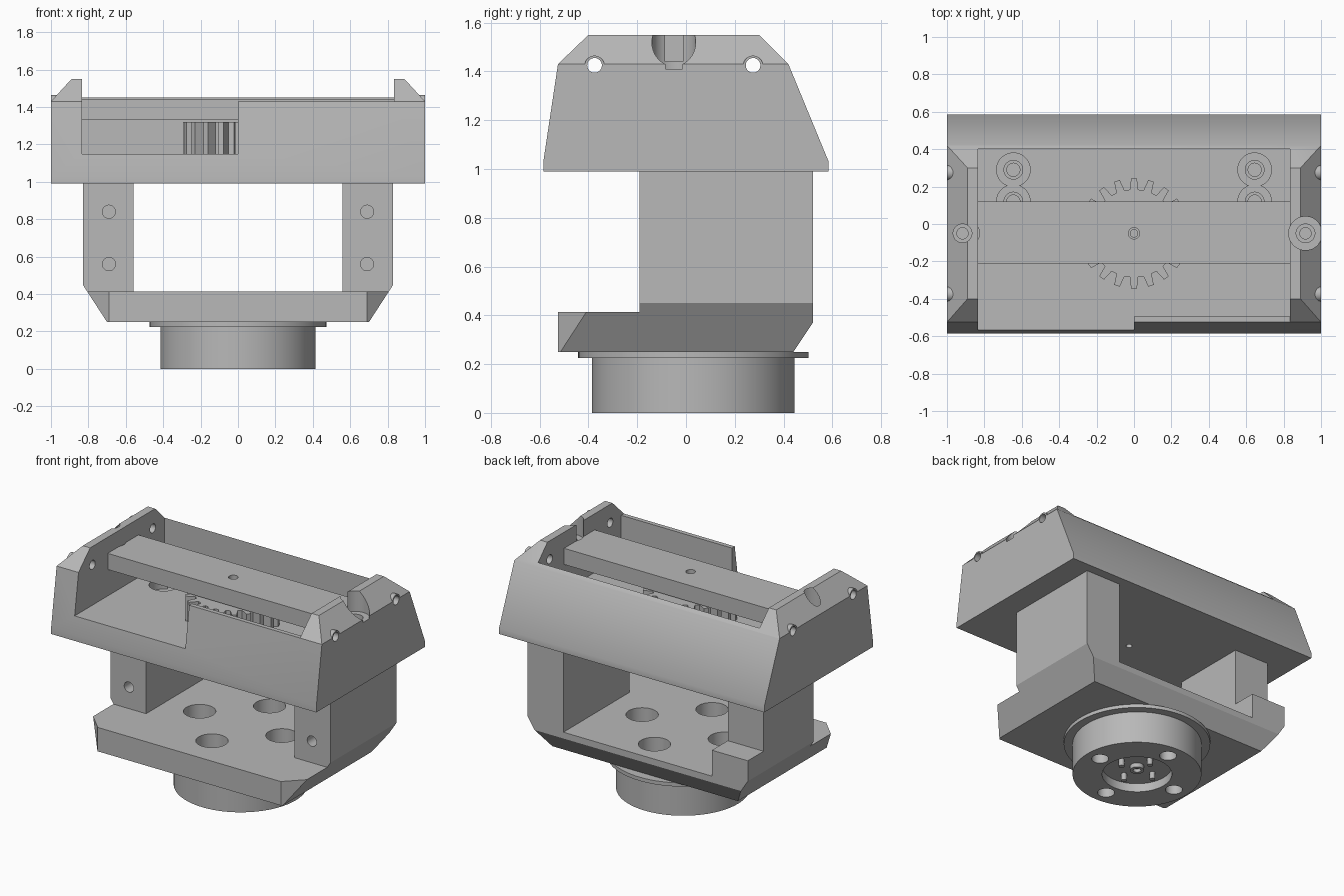
import bpy, bmesh
from math import pi, sin, cos, radians
from mathutils import Vector, Matrix

old = bpy.data.objects.get("Cube")
if old:
    bpy.data.objects.remove(old, do_unlink=True)

mat = bpy.data.materials.new("machined grey")
mat.use_nodes = True
GREY = (0.48, 0.48, 0.48, 1)
mat.diffuse_color = GREY
mat.node_tree.nodes["Principled BSDF"].inputs["Base Color"].default_value = GREY


def to_object(name, bm):
    bmesh.ops.recalc_face_normals(bm, faces=bm.faces)
    me = bpy.data.meshes.new(name)
    bm.to_mesh(me)
    bm.free()
    me.materials.append(mat)
    ob = bpy.data.objects.new(name, me)
    bpy.context.collection.objects.link(ob)
    return ob


def block(name, x, y, z, planes=()):
    """Box from ranges, trimmed by (point, outward normal) planes."""
    bm = bmesh.new()
    bmesh.ops.create_cube(bm, size=1)
    for v in bm.verts:
        v.co = [r[0] if c < 0 else r[1] for c, r in zip(v.co, (x, y, z))]
    for point, normal in planes:
        res = bmesh.ops.bisect_plane(bm, geom=bm.verts[:] + bm.edges[:] + bm.faces[:],
                                     plane_co=point, plane_no=normal, clear_outer=True)
        edges = [e for e in res["geom_cut"] if isinstance(e, bmesh.types.BMEdge)]
        bmesh.ops.holes_fill(bm, edges=edges)
    return to_object(name, bm)


def prism(name, points, height, matrix):
    """Extrude a flat outline by height, then place it."""
    bm = bmesh.new()
    face = bm.faces.new([bm.verts.new((a, b, 0)) for a, b in points])
    top = bmesh.ops.extrude_face_region(bm, geom=[face])["geom"]
    bmesh.ops.translate(bm, verts=[v for v in top if isinstance(v, bmesh.types.BMVert)],
                        vec=(0, 0, height))
    bmesh.ops.transform(bm, matrix=matrix, verts=bm.verts)
    return to_object(name, bm)


def rod(name, start, radius, length, axis="Z", sides=48):
    turn = {"Z": Matrix(), "X": Matrix.Rotation(pi / 2, 4, "Y"),
            "Y": Matrix.Rotation(-pi / 2, 4, "X")}[axis]
    ring = [(radius * cos(2 * pi * i / sides), radius * sin(2 * pi * i / sides))
            for i in range(sides)]
    return prism(name, ring, length, Matrix.Translation(start) @ turn)


def combine(ob, tools, operation="DIFFERENCE"):
    """Boolean each tool into the object, then remove the tools."""
    for tool in tools:
        mod = ob.modifiers.new("boolean", "BOOLEAN")
        mod.operation, mod.solver, mod.object = operation, "EXACT", tool
    deps = bpy.context.evaluated_depsgraph_get()
    deps.update()
    me = bpy.data.meshes.new_from_object(ob.evaluated_get(deps))
    ob.modifiers.clear()
    ob.data = me
    for tool in tools:
        bpy.data.objects.remove(tool, do_unlink=True)


def cut_box(x, y, z):
    return block("cutter", x, y, z)


def cut_rod(start, radius, length, axis="Z"):
    return rod("cutter", start, radius, length, axis)


parts = []
SIDES = (-1, 1)
AXIS_Y = -0.05      # gear and bar centre
PUCK_Y = 0.03       # puck centre
INNER = 0.835       # half width of the pocket

# Upper housing: sloped block with hipped end towers
trims = [((s * 0.89, 0, 1.55), (s * 0.12, 0, 0.11)) for s in SIDES]
trims += [((0, -0.585, 1.03), (0, -0.40, 0.06)), ((0, -0.525, 1.43), (0, -0.12, 0.125)),
          ((0, 0.585, 1.03), (0, 0.40, 0.165)), ((0, 0.42, 1.43), (0, 0.12, 0.12))]
housing = block("upper_housing", (-1, 1), (-0.585, 0.585), (0.99, 1.55), trims)

# Pin bosses on the tower slopes
combine(housing, [rod("boss", (s * 0.95 - 0.05, y, 1.425), 0.04, 0.1, "X")
                  for s in SIDES for y in (-0.375, 0.275)], "UNION")

# Pocket, open front half, lowered front wall and drive hole
cuts = [cut_box((-INNER, INNER), (-0.495, 0.40), (1.15, 1.7)),
        cut_box((-INNER, 0), (-0.7, -0.4), (1.15, 1.7)),
        cut_box((-0.1, INNER), (-0.7, -0.4), (1.43, 1.7)),
        cut_rod((0, AXIS_Y, 0.9), 0.02, 0.4)]
for s in SIDES:
    # Cross pin holes and stepped bores in the towers
    cuts += [cut_rod((s * 0.92 - 0.15, y, 1.425), 0.03, 0.3, "X") for y in (-0.375, 0.275)]
    for radius, floor in ((0.09, 1.41), (0.05, 1.36), (0.03, 1.2)):
        cuts.append(cut_rod((s * 0.917, AXIS_Y, floor), radius, 1.7 - floor))
    # Stepped screw holes in the pocket floor
    for y in (0.12, 0.29):
        for radius, floor in ((0.09, 1.08), (0.05, 1.03), (0.035, 0.95)):
            cuts.append(cut_rod((s * 0.645, y, floor), radius, 1.25 - floor))
combine(housing, cuts)
parts.append(housing)

# Cross bar over the gear
bar = block("cross_bar", (-INNER, INNER), (-0.21, 0.12), (1.33, 1.44))
combine(bar, [cut_rod((0, AXIS_Y, 1.2), 0.03, 0.4)]
        + [cut_rod((s * 0.917, AXIS_Y, 1.41), 0.09, 0.2) for s in SIDES])
parts.append(bar)

# Spur gear
TEETH = 20
outline = []
for i in range(TEETH):
    for offset, radius in ((-5.5, 0.235), (-3, 0.295), (3, 0.295), (5.5, 0.235)):
        a = radians(90 + offset) + 2 * pi * i / TEETH
        outline.append((radius * cos(a), radius * sin(a)))
gear = prism("spur_gear", outline, 0.17, Matrix.Translation((0, AXIS_Y, 1.15)))
combine(gear, [cut_rod((0, AXIS_Y, 1.0), 0.03, 0.5)])
parts.append(gear)

# Lower frame: base plate and two legs in one piece
trims = [((s * 0.70, 0, 0.25), (s * 0.20, 0, -0.13)) for s in SIDES]
trims += [((s * 0.69, -0.525, 0), (s, -1, 0)) for s in SIDES]
trims += [((0, 0.44, 0.25), (0, 0.12, -0.08))]
frame = block("lower_frame", (-0.83, 0.83), (-0.525, 0.52), (0.25, 0.99), trims)
cuts = [cut_box((-0.56, 0.56), (-1, 1), (0.413, 1.2)),
        cut_box((-1, 1), (-1, -0.19), (0.413, 1.2)),
        cut_box((-1, -0.4), (0.35, 1), (0.59, 1.2))]
cuts += [cut_rod((s * 0.69, -0.3, z), 0.035, 0.3, "Y") for s in SIDES for z in (0.56, 0.84)]
bolts = [(0.31 * cos(k * pi / 2), PUCK_Y + 0.31 * sin(k * pi / 2)) for k in range(4)]
cuts += [cut_rod((x, y, 0.2), 0.1, 0.4) for x, y in bolts]
combine(frame, cuts)
parts.append(frame)

# Mounting puck with flange, bolt holes and a recess underneath
puck = rod("mounting_puck", (0, PUCK_Y, 0), 0.415, 0.25, sides=96)
combine(puck, [rod("flange", (0, PUCK_Y, 0.225), 0.472, 0.025, sides=96)], "UNION")
cuts = [cut_rod((0, PUCK_Y, -0.1), 0.225, 0.16)]
for x, y in bolts:
    cuts += [cut_rod((x, y, -0.1), 0.055, 0.5), cut_rod((x, y, 0.16), 0.1, 0.3)]
combine(puck, cuts)
parts.append(puck)

# Centre socket and contact pins in the recess
socket = rod("centre_socket", (0, PUCK_Y, 0.03), 0.045, 0.04)
combine(socket, [cut_rod((0, PUCK_Y, -0.1), 0.025, 0.155)])
parts.append(socket)
for k in range(4):
    a = k * pi / 2
    parts.append(rod("contact_pin", (0.13 * cos(a), PUCK_Y + 0.13 * sin(a), 0.01),
                     0.018, 0.06, sides=20))

# Smooth round walls, keep hard edges
bpy.ops.object.select_all(action="DESELECT")
for ob in parts:
    ob.select_set(True)
bpy.context.view_layer.objects.active = parts[0]
bpy.ops.object.shade_smooth_by_angle(angle=radians(25))
